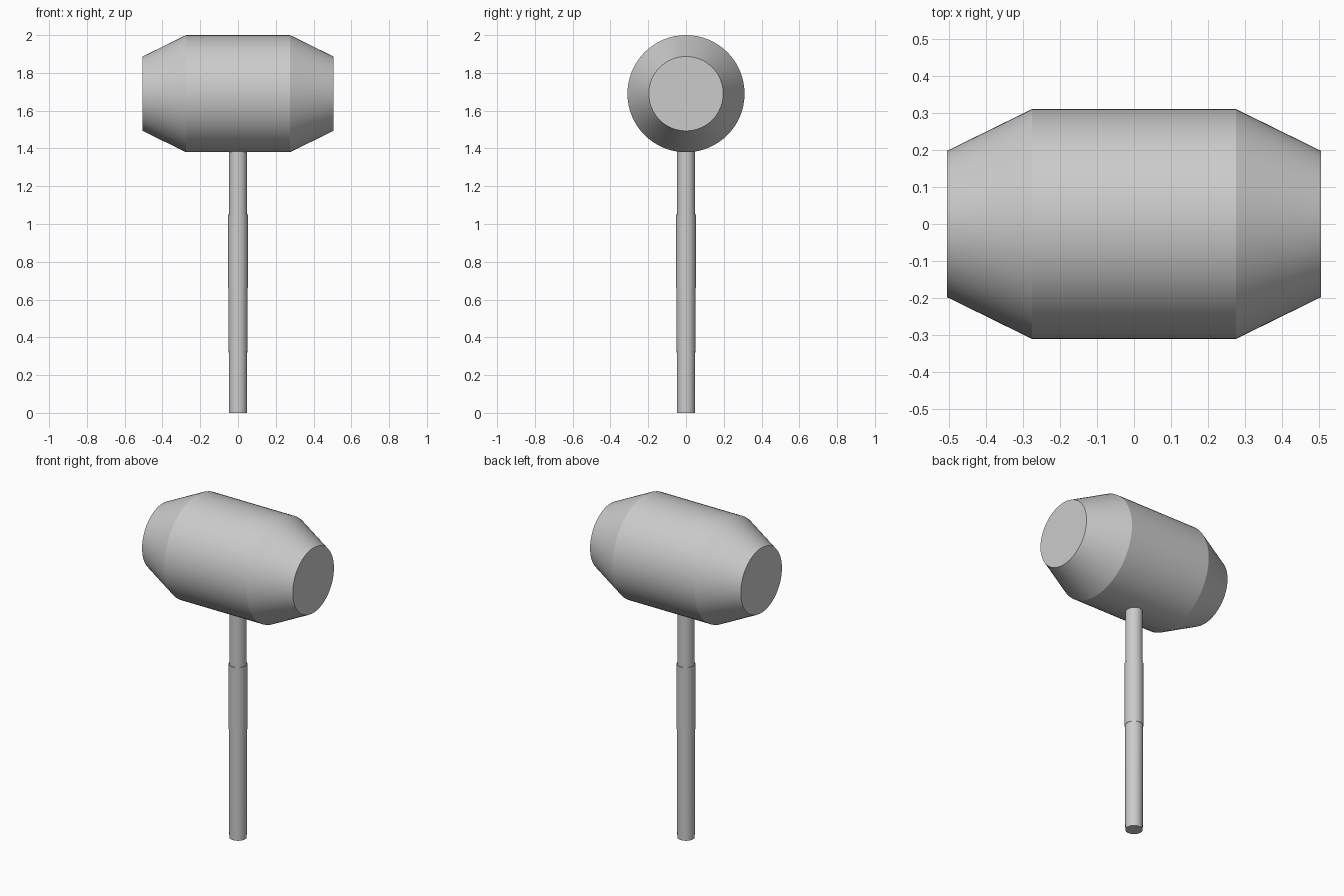
import bpy, bmesh, math
from mathutils import Matrix

if "Cube" in bpy.data.objects:
    bpy.data.objects.remove(bpy.data.objects["Cube"])

SIDES = 64


def lathe(name, profile, matrix=Matrix()):
    """Closed solid of revolution about local z from (radius, height) pairs."""
    bm = bmesh.new()
    rings = []
    for r, h in profile:
        rings.append([bm.verts.new((r * math.cos(2 * math.pi * i / SIDES),
                                    r * math.sin(2 * math.pi * i / SIDES), h))
                      for i in range(SIDES)])
    for a, b in zip(rings, rings[1:]):
        for i in range(SIDES):
            j = (i + 1) % SIDES
            bm.faces.new((a[i], a[j], b[j], b[i]))
    bm.faces.new(rings[0][::-1])
    bm.faces.new(rings[-1])
    bm.transform(matrix)
    mesh = bpy.data.meshes.new(name)
    bm.to_mesh(mesh)
    bm.free()
    obj = bpy.data.objects.new(name, mesh)
    bpy.context.collection.objects.link(obj)
    bpy.ops.object.select_all(action='DESELECT')
    obj.select_set(True)
    bpy.context.view_layer.objects.active = obj
    bpy.ops.object.shade_smooth_by_angle(angle=math.radians(20))
    return obj


# Barrel-shaped head lying along x, with tapered ends
lathe("mallet_head",
      [(0.197, -0.505), (0.31, -0.275), (0.31, 0.275), (0.197, 0.505)],
      Matrix.Translation((0, 0, 1.69)) @ Matrix.Rotation(math.pi / 2, 4, 'Y'))

# Handle: lower grip, middle sleeve, and neck running into the head
lathe("handle_grip", [(0.048, 0.0), (0.05, 0.66)])
lathe("handle_sleeve", [(0.052, 0.66), (0.052, 1.05)])
lathe("handle_neck", [(0.048, 1.05), (0.048, 1.42)])
